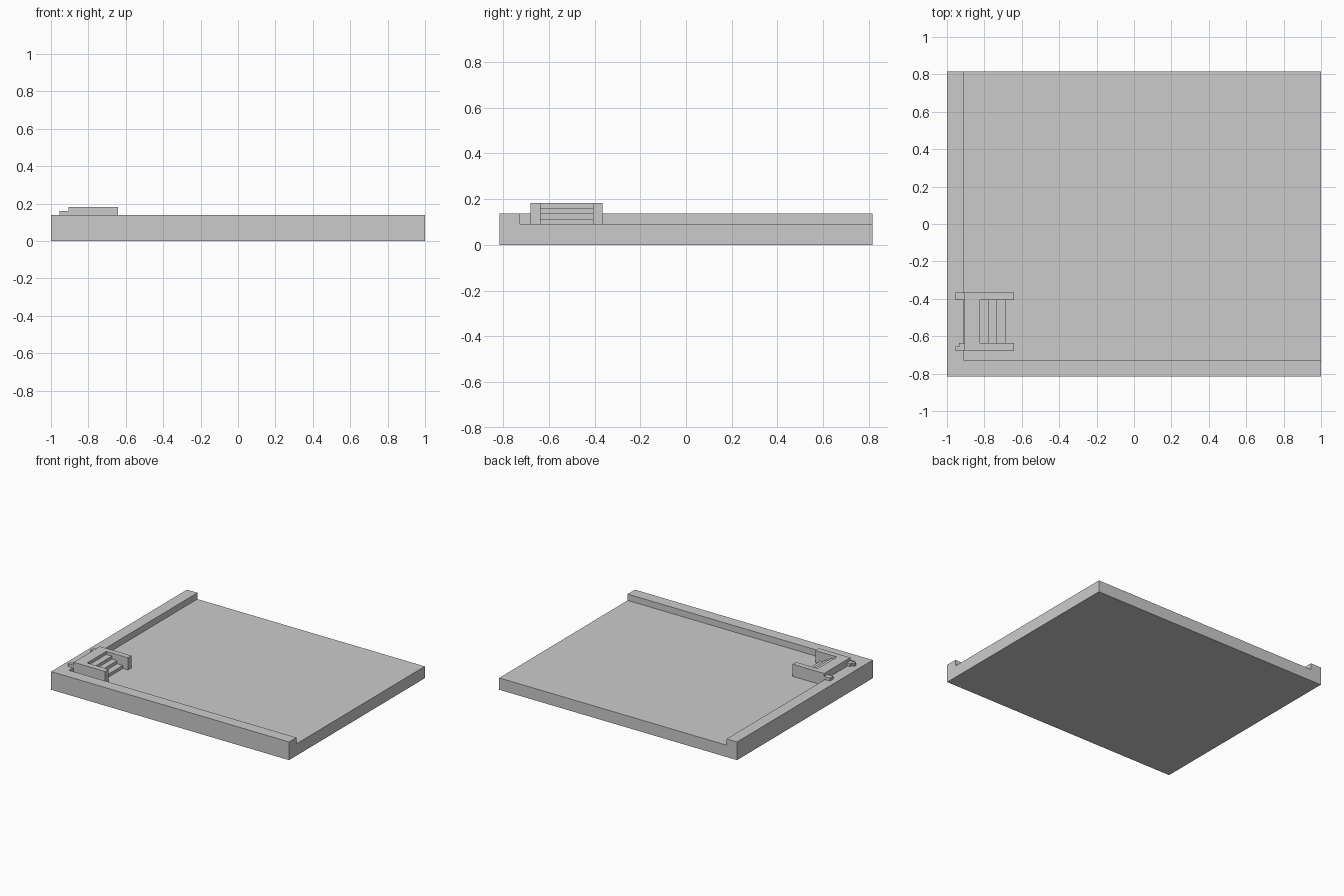
import bpy, bmesh
from mathutils import Vector

if "Cube" in bpy.data.objects:
    bpy.data.objects.remove(bpy.data.objects["Cube"])


def prism(name, points, offset):
    """Extrude a flat outline of 3D points along an offset vector."""
    bm = bmesh.new()
    face = bm.faces.new([bm.verts.new(p) for p in points])
    ext = bmesh.ops.extrude_face_region(bm, geom=[face])
    moved = [g for g in ext["geom"] if isinstance(g, bmesh.types.BMVert)]
    bmesh.ops.translate(bm, verts=moved, vec=Vector(offset))
    bmesh.ops.recalc_face_normals(bm, faces=bm.faces)
    mesh = bpy.data.meshes.new(name)
    bm.to_mesh(mesh)
    bm.free()
    obj = bpy.data.objects.new(name, mesh)
    bpy.context.collection.objects.link(obj)
    return obj


def plan(name, xy, z0, z1):
    return prism(name, [(x, y, z0) for x, y in xy], (0, 0, z1 - z0))


def side(name, xz, y0, y1):
    return prism(name, [(x, y0, z) for x, z in xz], (0, y1 - y0, 0))


def rect(x0, y0, x1, y1):
    return [(x0, y0), (x1, y0), (x1, y1), (x0, y1)]


DEPTH = 0.815
FLOOR, RIM, TOP = 0.09, 0.138, 0.183
BACK = -0.906

# Base slab, cut down to leave an L-shaped rim on the left and front
base = plan("base", rect(-1, -DEPTH, 1, DEPTH), 0, RIM)
cutter = plan("floor_cutter", rect(-0.912, -0.727, 1.2, 1.0), FLOOR, 0.4)
mod = base.modifiers.new("floor_recess", "BOOLEAN")
mod.operation = "DIFFERENCE"
mod.solver = "EXACT"
mod.object = cutter
bpy.context.view_layer.objects.active = base
bpy.ops.object.modifier_apply(modifier=mod.name)
bpy.data.objects.remove(cutter)

# Stairs and landing as one stepped profile
edges = [-0.823, -0.776, -0.732, -0.684]
rise = (TOP - FLOOR) / len(edges)
profile = [(BACK, FLOOR), (BACK, TOP)]
for i, x in enumerate(edges):
    profile += [(x, TOP - i * rise), (x, TOP - (i + 1) * rise)]
side("stairs", profile, -0.637, -0.406)

# Side walls of the stairs
for name, y0, y1 in (("front", -0.68, -0.637), ("back", -0.406, -0.365)):
    plan(name + "_stair_wall", rect(BACK, y0, -0.641, y1), FLOOR, TOP)

# Low stubs resting on the rim behind the walls; the front one is notched
STUB = 0.16
plan("back_stub", rect(-0.955, -0.406, BACK, -0.365), RIM, STUB)
plan("front_stub", [(-0.955, -0.68), (BACK, -0.68), (BACK, -0.637),
                    (-0.935, -0.637), (-0.935, -0.656), (-0.955, -0.656)],
     RIM, STUB)
